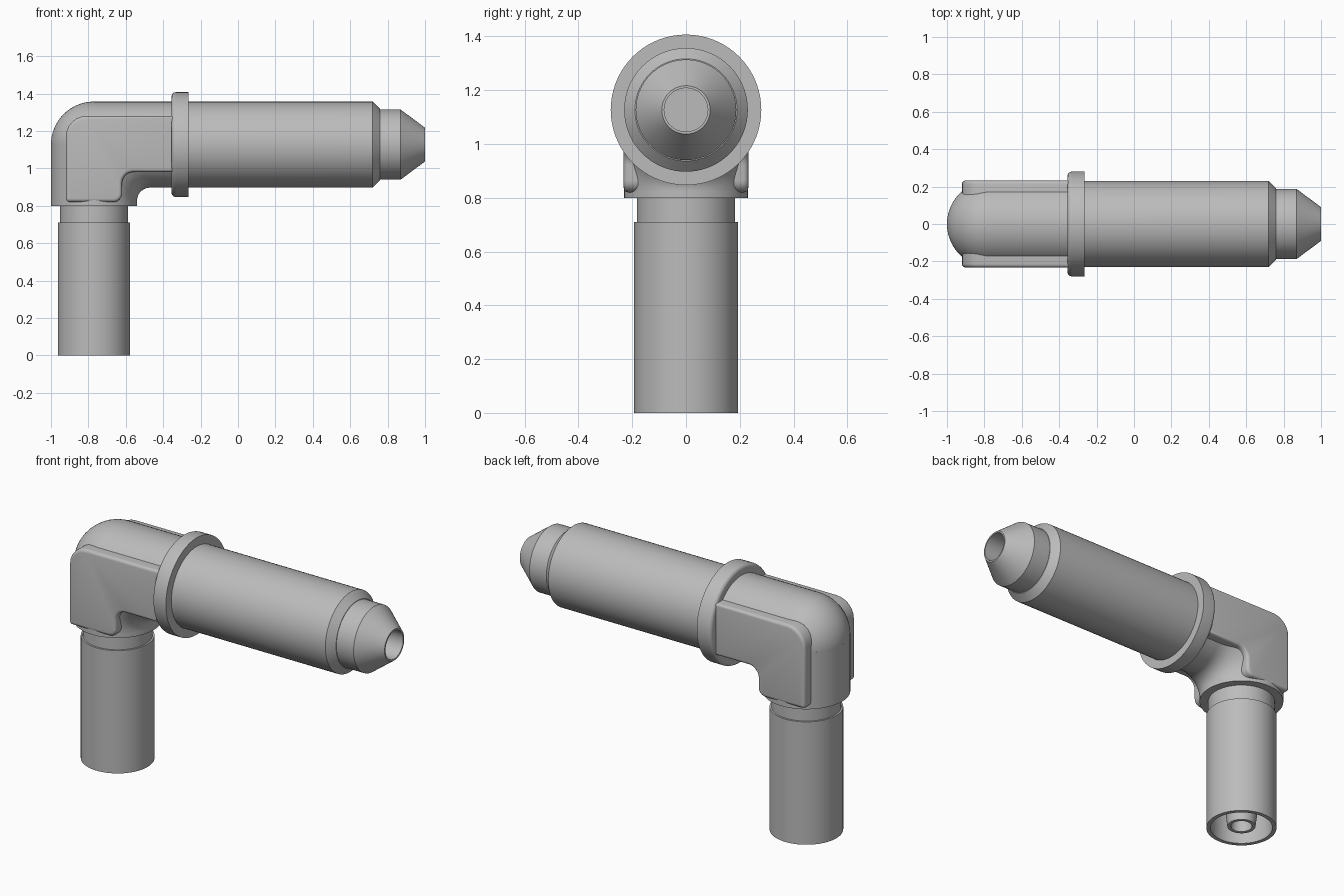
import bpy
import bmesh
from math import sin, cos, pi, radians
from mathutils import Vector, Matrix

if "Cube" in bpy.data.objects:
    bpy.data.objects.remove(bpy.data.objects["Cube"])

AXIS_Z = 1.127     # height of the horizontal barrel axis
LEG_X = -0.77      # position of the vertical leg axis
R = 0.23           # main body radius
SEGMENTS = 72

grey = bpy.data.materials.new("light_grey")
grey.use_nodes = True
grey.diffuse_color = (0.5, 0.5, 0.5, 1)
grey.node_tree.nodes["Principled BSDF"].inputs["Base Color"].default_value = (0.5, 0.5, 0.5, 1)


def finish(bm, name):
    """Turn a bmesh into a smooth shaded object with sharp edges kept."""
    bmesh.ops.remove_doubles(bm, verts=bm.verts, dist=0.0001)
    bmesh.ops.recalc_face_normals(bm, faces=bm.faces)
    mesh = bpy.data.meshes.new(name)
    bm.to_mesh(mesh)
    bm.free()
    mesh.materials.append(grey)
    obj = bpy.data.objects.new(name, mesh)
    bpy.context.collection.objects.link(obj)
    bpy.ops.object.select_all(action="DESELECT")
    obj.select_set(True)
    bpy.context.view_layer.objects.active = obj
    bpy.ops.object.shade_smooth_by_angle(angle=radians(28))
    return obj


def lathe(name, profile, matrix):
    """Revolve (radius, height) points about local z."""
    bm = bmesh.new()
    verts = [bm.verts.new((r, 0, h)) for r, h in profile]
    edges = [bm.edges.new(pair) for pair in zip(verts, verts[1:])]
    bmesh.ops.spin(bm, geom=verts + edges, cent=(0, 0, 0), axis=(0, 0, 1),
                   angle=2 * pi, steps=SEGMENTS, use_merge=True)
    bm.transform(matrix)
    return finish(bm, name)


def arc(cx, cy, radius, start, end, steps):
    angles = [radians(start + (end - start) * i / steps) for i in range(steps + 1)]
    return [(cx + radius * cos(a), cy + radius * sin(a)) for a in angles]


def rounded(corners, steps=6):
    """Round the corners (x, z, radius) of a right-angled outline."""
    points = []
    for i, (x, z, radius) in enumerate(corners):
        p = Vector((x, z))
        if radius == 0:
            points.append(p)
            continue
        a = (Vector(corners[i - 1][:2]) - p).normalized() * radius
        b = (Vector(corners[(i + 1) % len(corners)][:2]) - p).normalized() * radius
        for k in range(steps + 1):
            t = pi / 2 * k / steps
            points.append(p + a * (1 - sin(t)) + b * (1 - cos(t)))
    return points


along_x = Matrix.Translation((0, 0, AXIS_Z)) @ Matrix.Rotation(pi / 2, 4, "Y")
along_z = Matrix.Translation((LEG_X, 0, 0))

# Horizontal barrel: domed elbow end, shoulder, tapered nozzle and bore
dome = [(r, LEG_X + h) for r, h in arc(0, 0, R, -90, 0, 16)]
dome[0] = (0, LEG_X - R)
lathe("barrel", dome + [
    (R, 0.72), (0.19, 0.76), (0.187, 0.76), (0.187, 0.87),
    (0.09, 1.0), (0.081, 1.0), (0.081, -0.44), (0, -0.44)], along_x)

# Collar with a rounded edge on the elbow side
lathe("collar", [(0.2, -0.355)] + arc(0.258, -0.333, 0.022, -90, 0, 6)
      + [(0.28, -0.265), (0.2, -0.265), (0.2, -0.355)], along_x)

# Vertical half of the elbow with the neck below it
lathe("elbow_leg", [(0, AXIS_Z), (R, AXIS_Z), (R, 0.8), (0.183, 0.8),
                    (0.183, 0.6), (0, 0.6)], along_z)

# Hollow sleeve around the leg
lathe("sleeve", [(0.1, 0.71), (0.193, 0.71), (0.193, 0), (0.17, 0),
                 (0.17, 0.5), (0.1, 0.5)], along_z)

# Tapered nipple inside the sleeve
lathe("inner_nipple", [(0.11, 0.55), (0.1, 0.2), (0.077, 0.01), (0.058, 0.01),
                       (0.058, 0.48), (0, 0.48)], along_z)

# Curved bend that rounds the inside corner of the elbow
INNER = 0.07
bm = bmesh.new()
center = Vector((LEG_X + R + INNER, 0, AXIS_Z - R - INNER))
ring = [bm.verts.new((center.x - R - INNER + px, py, center.z))
        for px, py in arc(0, 0, R, 0, 360, SEGMENTS)[:-1]]
ring_edges = [bm.edges.new((ring[i - 1], ring[i])) for i in range(SEGMENTS)]
bmesh.ops.spin(bm, geom=ring + ring_edges, cent=center, axis=(0, 1, 0),
               angle=pi / 2, steps=14)
finish(bm, "elbow_bend")

# Flat L-shaped pads on both sides of the elbow
outline = rounded([(-0.92, 0.82, 0.02), (-0.62, 0.82, 0.045), (-0.62, 0.98, 0.06),
                   (-0.34, 0.98, 0), (-0.34, 1.28, 0), (-0.92, 1.28, 0.11)])
for side, name in ((1, "left_pad"), (-1, "right_pad")):
    bm = bmesh.new()
    face = bm.faces.new([bm.verts.new((x, side * 0.12, z)) for x, z in outline])
    made = bmesh.ops.extrude_face_region(bm, geom=[face])["geom"]
    moved = [g for g in made if isinstance(g, bmesh.types.BMVert)]
    bmesh.ops.translate(bm, verts=moved, vec=(0, side * 0.112, 0))
    rim = [e for e in bm.edges if all(v in moved for v in e.verts)]
    bmesh.ops.bevel(bm, geom=rim, offset=0.018, segments=4, profile=0.5,
                    affect="EDGES", clamp_overlap=True)
    finish(bm, name)
